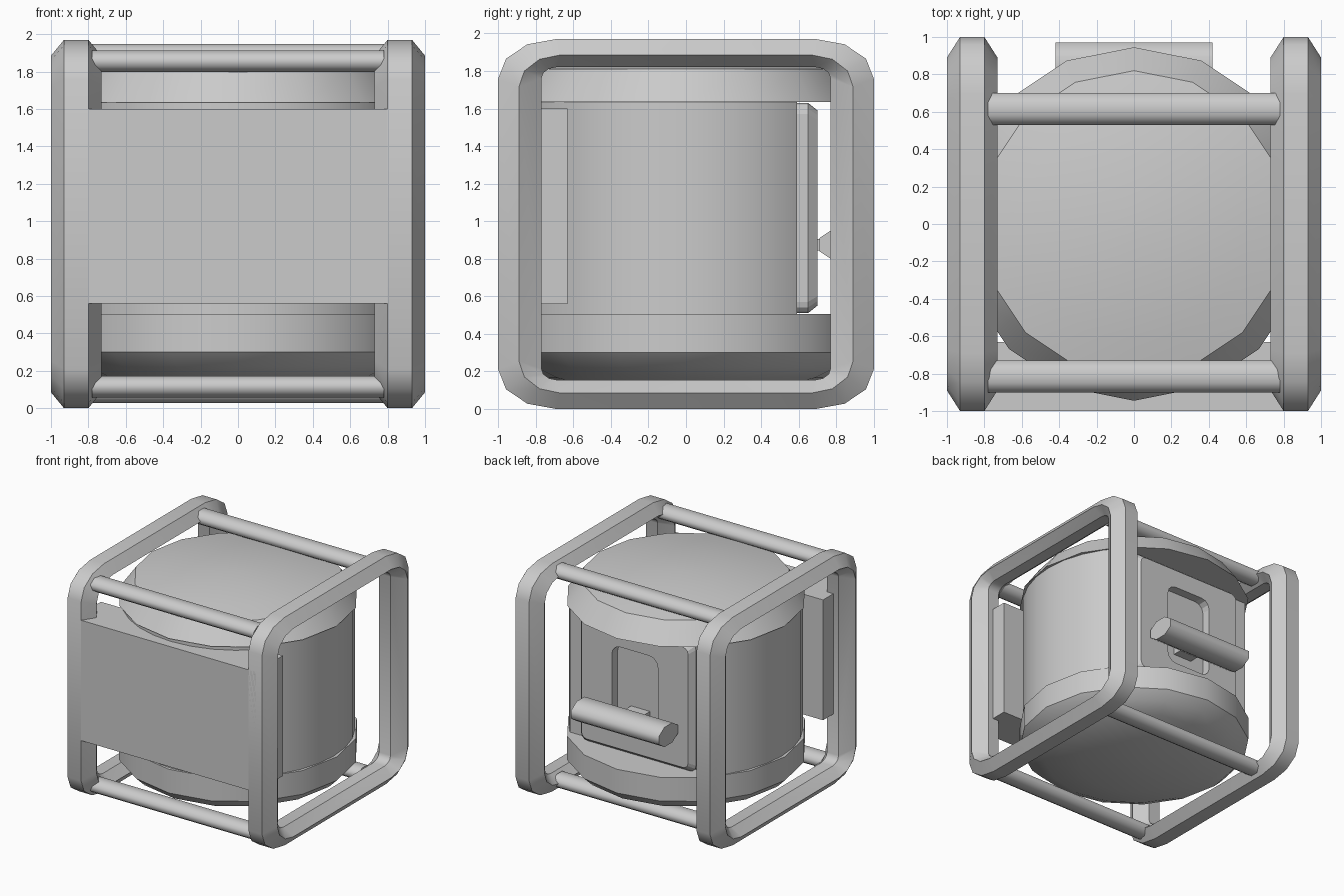
import bpy, bmesh, math
from mathutils import Matrix

cube = bpy.data.objects.get("Cube")
if cube:
    bpy.data.objects.remove(cube, do_unlink=True)

grey = bpy.data.materials.new("light_grey")
grey.use_nodes = True
COLOUR = (0.6, 0.6, 0.6, 1)
grey.diffuse_color = COLOUR
grey.node_tree.nodes["Principled BSDF"].inputs["Base Color"].default_value = COLOUR


def finish(name, bm, smooth=None):
    """Turn a bmesh into a named object, smooth below the given angle."""
    bmesh.ops.recalc_face_normals(bm, faces=bm.faces)
    mesh = bpy.data.meshes.new(name)
    bm.to_mesh(mesh)
    bm.free()
    mesh.materials.append(grey)
    obj = bpy.data.objects.new(name, mesh)
    bpy.context.collection.objects.link(obj)
    if smooth:
        bpy.ops.object.select_all(action='DESELECT')
        obj.select_set(True)
        bpy.context.view_layer.objects.active = obj
        bpy.ops.object.shade_smooth_by_angle(angle=math.radians(smooth))


def loft(bm, loops, closed=False):
    """Skin matching point loops; cap the ends unless closed."""
    rings = [[bm.verts.new(p) for p in loop] for loop in loops]
    n = len(rings[0])
    pairs = list(zip(rings, rings[1:]))
    if closed:
        pairs.append((rings[-1], rings[0]))
    else:
        bm.faces.new(rings[0])
        bm.faces.new(rings[-1])
    for a, b in pairs:
        for i in range(n):
            j = (i + 1) % n
            bm.faces.new((a[i], a[j], b[j], b[i]))


def rounded(half, low, high, rh, rv, steps=3):
    """Rounded rectangle in a horizontal axis and z."""
    pts = []
    corners = ((1, high, 1), (-1, high, 1), (-1, low, -1), (1, low, -1))
    for q, (sh, z, sv) in enumerate(corners):
        for k in range(steps + 1):
            a = math.pi / 2 * (q + k / steps)
            pts.append((sh * (half - rh) + rh * math.cos(a),
                        z - sv * rv + rv * math.sin(a)))
    return pts


def turned(name, profile, smooth, sides=16):
    """Solid of revolution about z with a vertex facing front."""
    bm = bmesh.new()
    loft(bm, [[(r * math.cos(math.tau * i / sides), r * math.sin(math.tau * i / sides), z)
               for i in range(sides)] for r, z in profile])
    finish(name, bm, smooth)


def rod(name, length, ry, rz, y, z, sides=8):
    """Bar along x with a flattened octagonal section, flats facing out."""
    bm = bmesh.new()
    grow = 1 / math.cos(math.pi / sides)
    angles = [math.tau * (i + 0.5) / sides for i in range(sides)]
    ring = [(y + ry * grow * math.cos(a), z + rz * grow * math.sin(a)) for a in angles]
    loft(bm, [[(x, *p) for p in ring] for x in (-length / 2, length / 2)])
    finish(name, bm, 60)


# Side frames: six-sided tube bent round a rounded rectangle
outer = rounded(1.0, 0.0, 1.97, 0.31, 0.21)
middle = rounded(0.89, 0.085, 1.885, 0.22, 0.17)
inner = rounded(0.77, 0.155, 1.82, 0.08, 0.06)
section = ((0.80, outer), (0.93, outer), (1.0, middle),
           (0.92, inner), (0.81, inner), (0.73, middle))
for side, s in (("left", 1), ("right", -1)):
    bm = bmesh.new()
    loft(bm, [[(s * x, *p) for p in loop] for x, loop in section], closed=True)
    finish(side + "_frame", bm, 35)

# Cross bars joining the frames
for name, y, z in (("front_top_bar", -0.815, 1.855), ("back_top_bar", 0.615, 1.89),
                   ("front_bottom_bar", -0.815, 0.115), ("back_bottom_bar", 0.615, 0.085)):
    rod(name, 1.56, 0.085, 0.057, y, z)

# Front panel, flush with the frames and running into their uprights
bm = bmesh.new()
bmesh.ops.create_cube(bm, size=1, matrix=Matrix.Translation((0, -0.815, 1.08))
                      @ Matrix.Diagonal((1.74, 0.37, 1.04, 1)))
finish("front_panel", bm)

# Tank body with a flat back
bm = bmesh.new()
bmesh.ops.create_cone(bm, cap_ends=True, segments=32, radius1=0.918, radius2=0.918,
                      depth=1.14, matrix=Matrix.Translation((0, 0, 1.07)))
bmesh.ops.bisect_plane(bm, geom=bm.verts[:] + bm.edges[:] + bm.faces[:],
                       plane_co=(0, 0.59, 0), plane_no=(0, 1, 0), clear_outer=True)
bmesh.ops.holes_fill(bm, edges=[e for e in bm.edges if e.is_boundary])
finish("tank_body", bm, 30)

# End bands and domes
turned("top_band", ((0.945, 1.635), (0.82, 1.81)), 30)
turned("bottom_band", ((0.945, 0.30), (0.945, 0.505)), 30)
turned("top_dome", ((0.82, 1.81), (0.62, 1.85), (0.35, 1.885), (0.1, 1.90)), 40)
turned("bottom_dome", ((0.945, 0.30), (0.87, 0.225), (0.74, 0.165),
                       (0.45, 0.10), (0.12, 0.07)), 40)

# Back door: chamfered plate with a rounded recess
bm = bmesh.new()
plate = ((0.58, rounded(0.55, 0.51, 1.63, 0.06, 0.06)),
         (0.65, rounded(0.55, 0.51, 1.63, 0.06, 0.06)),
         (0.70, rounded(0.51, 0.55, 1.59, 0.05, 0.05)),
         (0.70, rounded(0.22, 0.71, 1.43, 0.08, 0.08)),
         (0.62, rounded(0.22, 0.71, 1.43, 0.08, 0.08)))
loft(bm, [[(h, y, z) for h, z in loop] for y, loop in plate])
finish("back_door", bm)

# Handle and the neck that holds it in the recess
rod("door_handle", 0.84, 0.13, 0.085, 0.84, 0.875)
bm = bmesh.new()
bmesh.ops.create_cube(bm, size=1, matrix=Matrix.Translation((0, 0.69, 0.875))
                      @ Matrix.Diagonal((0.18, 0.18, 0.06, 1)))
finish("handle_neck", bm)
